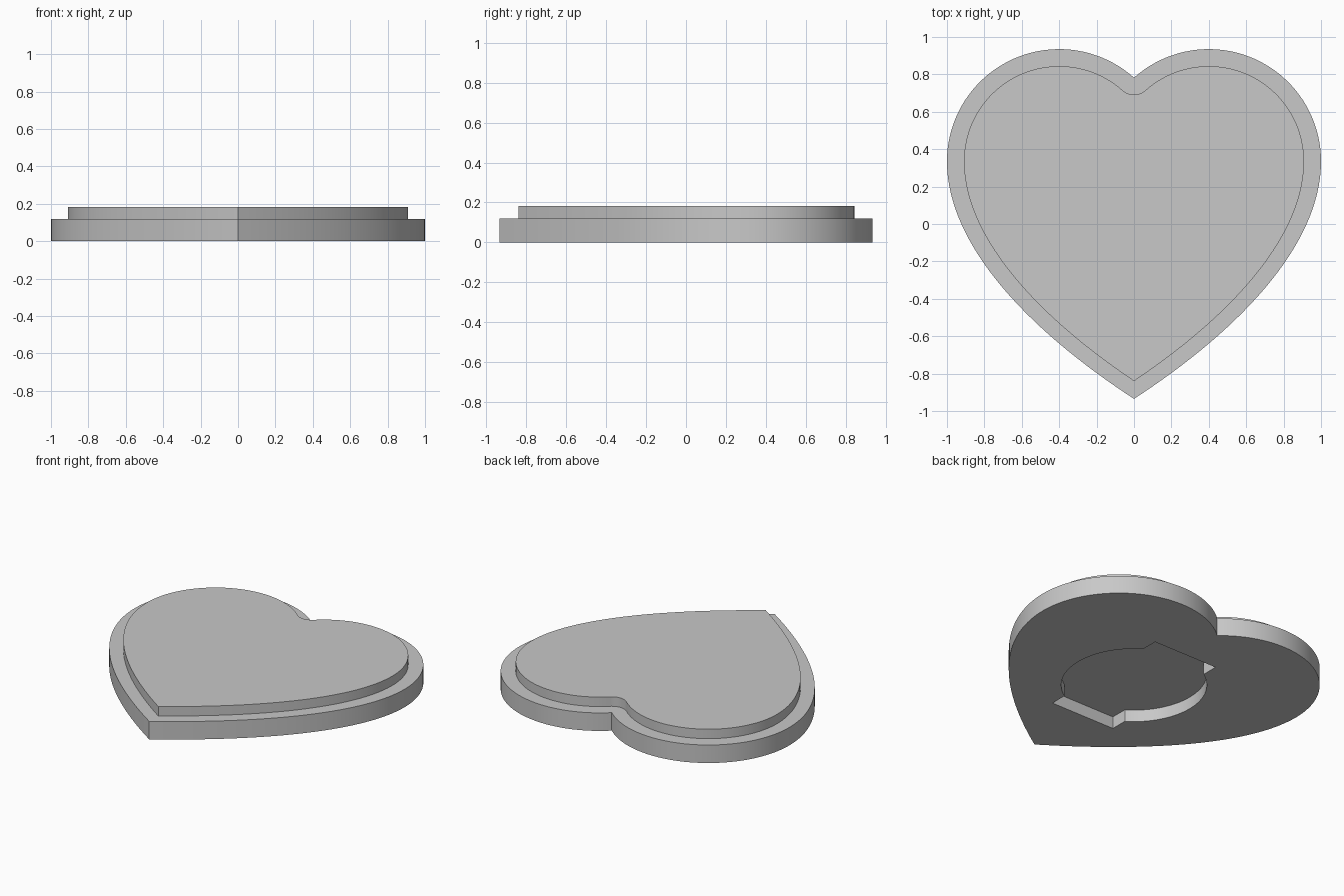
import bpy
import bmesh
from math import acos, atan2, cos, sin, pi, radians
from mathutils import Vector
from mathutils.geometry import interpolate_bezier

cube = bpy.data.objects.get("Cube")
if cube:
    bpy.data.objects.remove(cube, do_unlink=True)

grey = bpy.data.materials.new("plain_grey")
grey.use_nodes = True
grey.diffuse_color = (0.58, 0.58, 0.58, 1)
grey.node_tree.nodes["Principled BSDF"].inputs["Base Color"].default_value = (0.58, 0.58, 0.58, 1)

LOBE = Vector((0.4, 0.335))      # centre of the right lobe
RADIUS = 0.6
CLEFT = Vector((0, 0.782))       # sharp point between the lobes


def arc(centre, radius, start, end, steps):
    return [Vector((centre[0] + radius * cos(start + (end - start) * i / steps),
                    centre[1] + radius * sin(start + (end - start) * i / steps)))
            for i in range(steps + 1)]


def heart(inset, handles, tip):
    """Closed heart outline: cleft fillet, round lobe, curved flank, mirrored."""
    to_cleft = CLEFT - LOBE
    join = atan2(to_cleft.y, to_cleft.x)
    half = []
    if inset:
        half += arc(CLEFT, inset, -pi / 2, join - pi, 8)[:-1]
    half += arc(LOBE, RADIUS - inset, join, 0, 40)
    half[0].x = 0
    flank = interpolate_bezier(half[-1].to_3d(), *[Vector((*h, 0)) for h in handles],
                               Vector((0, tip, 0)), 40)
    half += [p.to_2d() for p in flank[1:]]
    return half + [Vector((-p.x, p.y)) for p in reversed(half[1:-1])]


def prism(name, outline, z0, z1):
    """Extrude a flat outline from z0 to z1."""
    bm = bmesh.new()
    face = bm.faces.new([bm.verts.new((p[0], p[1], z0)) for p in outline])
    new = bmesh.ops.extrude_face_region(bm, geom=[face])["geom"]
    bmesh.ops.translate(bm, vec=(0, 0, z1 - z0),
                        verts=[g for g in new if isinstance(g, bmesh.types.BMVert)])
    bmesh.ops.recalc_face_normals(bm, faces=bm.faces)
    mesh = bpy.data.meshes.new(name)
    bm.to_mesh(mesh)
    bm.free()
    mesh.materials.append(grey)
    obj = bpy.data.objects.new(name, mesh)
    bpy.context.collection.objects.link(obj)
    return obj


# Lower and upper heart tiers
base = prism("heart_base", heart(0, [(1, -0.08), (0.62, -0.53)], -0.935), 0, 0.12)
top = prism("heart_top", heart(0.091, [(0.909, -0.04), (0.568, -0.458)], -0.84), 0.12, 0.183)

# Recess underneath: a round pocket crossed by a rectangular slot
w, h, r = 0.238, 0.482, 0.44
a = acos(w / r)
outline = (arc((0, 0), r, -a, a, 40) + [(w, h), (-w, h)]
           + arc((0, 0), r, pi - a, pi + a, 40) + [(-w, -h), (w, -h)])
cutter = prism("recess_cutter", outline, -0.1, 0.08)
cutter.hide_render = True

cut = base.modifiers.new("recess", "BOOLEAN")
cut.operation = "DIFFERENCE"
cut.solver = "EXACT"
cut.object = cutter
bpy.context.view_layer.objects.active = base
bpy.ops.object.modifier_apply(modifier=cut.name)
bpy.data.objects.remove(cutter, do_unlink=True)

# Smooth walls with crisp rims
bpy.ops.object.select_all(action="DESELECT")
for obj in (base, top):
    obj.select_set(True)
bpy.ops.object.shade_smooth_by_angle(angle=radians(30))
